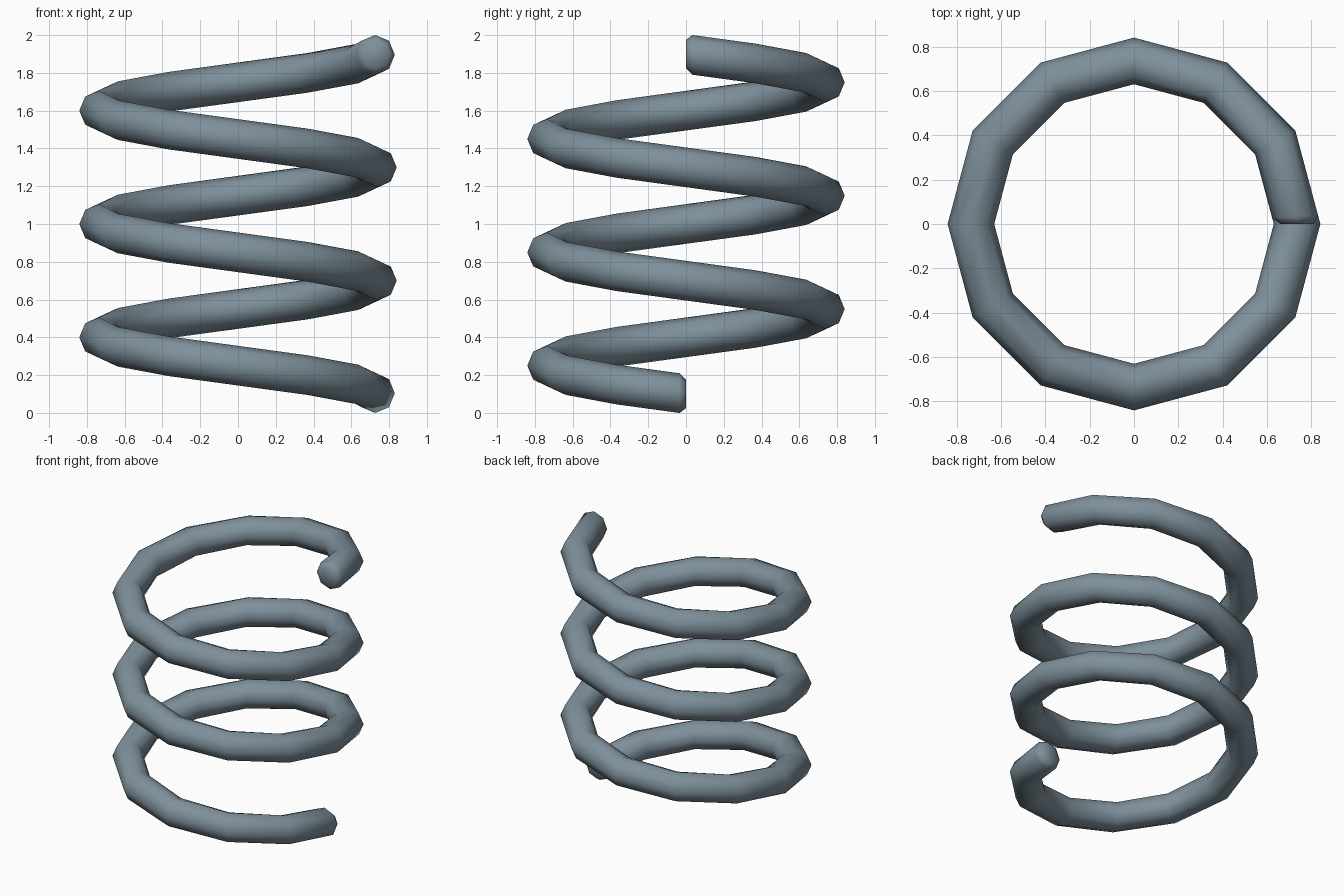
import bpy, bmesh, math
from mathutils import Vector

if "Cube" in bpy.data.objects:
    bpy.data.objects.remove(bpy.data.objects["Cube"])

COIL_R, WIRE_R, SIDES = 0.735, 0.105, 8
STEPS, TURNS = 12, 3
Z0, Z1 = 0.10, 1.90
BEVEL = 0.09          # end chamfer, as a fraction of one step
CAP_SCALE = 0.71

steel = bpy.data.materials.new("blue grey steel")
steel.diffuse_color = (0.21, 0.28, 0.33, 1)
steel.use_nodes = True
steel.node_tree.nodes["Principled BSDF"].inputs["Base Color"].default_value = steel.diffuse_color

N = STEPS * TURNS


def ring(i, scale=1.0):
    """Octagonal wire section standing in the radial plane at step i."""
    a = -2 * math.pi * i / STEPS
    out = Vector((math.cos(a), math.sin(a), 0))
    centre = out * COIL_R + Vector((0, 0, Z0 + (Z1 - Z0) * i / N))
    r = WIRE_R * scale
    return [centre + out * (r * math.cos(t)) + Vector((0, 0, r * math.sin(t)))
            for t in (2 * math.pi * k / SIDES for k in range(SIDES))]


def between(a, b, f):
    return [p.lerp(q, f) for p, q in zip(a, b)]


# wire: small end cap, chamfer ring, full rings along the helix, chamfer, cap
rings = [ring(0, CAP_SCALE), between(ring(0), ring(1), BEVEL)]
rings += [ring(i) for i in range(1, N)]
rings += [between(ring(N), ring(N - 1), BEVEL), ring(N, CAP_SCALE)]

bm = bmesh.new()
loops = [[bm.verts.new(p) for p in r] for r in rings]
for a, b in zip(loops, loops[1:]):
    for k in range(SIDES):
        m = (k + 1) % SIDES
        bm.faces.new((a[k], a[m], b[m], b[k]))
bm.faces.new(loops[0])
bm.faces.new(loops[-1])
bmesh.ops.recalc_face_normals(bm, faces=bm.faces)
for f in bm.faces:
    f.smooth = True

mesh = bpy.data.meshes.new("coil_spring")
bm.to_mesh(mesh)
bm.free()
mesh.materials.append(steel)
spring = bpy.data.objects.new("coil_spring", mesh)
bpy.context.collection.objects.link(spring)
